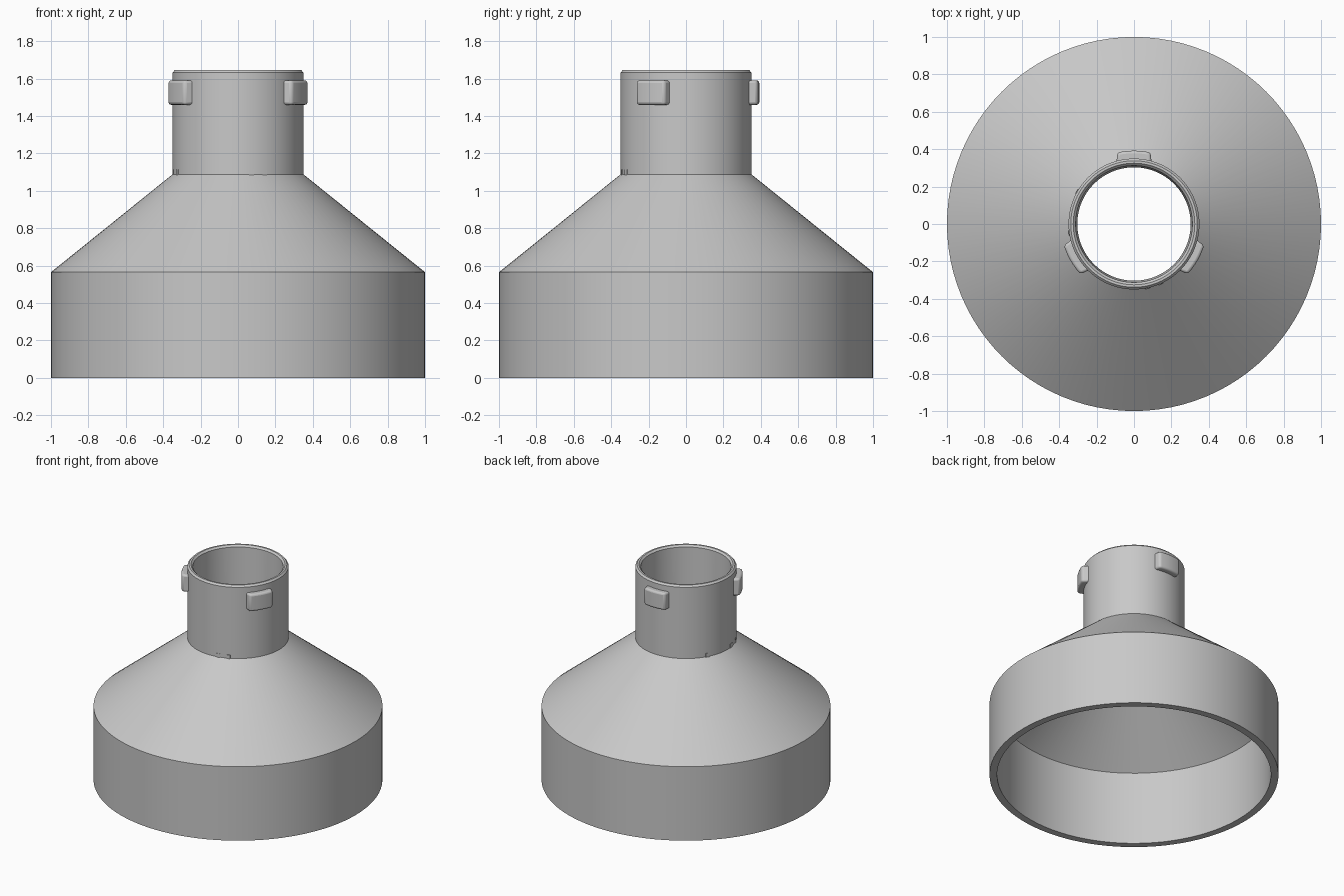
import bpy, bmesh
from math import cos, sin, radians, pi

cube = bpy.data.objects.get("Cube")
if cube:
    bpy.data.objects.remove(cube, do_unlink=True)

grey = bpy.data.materials.new("plain grey")
grey.use_nodes = True
grey.diffuse_color = (0.58, 0.58, 0.58, 1)
grey.node_tree.nodes["Principled BSDF"].inputs["Base Color"].default_value = grey.diffuse_color


def finish(name, bm, bevel=0):
    bmesh.ops.recalc_face_normals(bm, faces=bm.faces)
    mesh = bpy.data.meshes.new(name)
    bm.to_mesh(mesh)
    bm.free()
    mesh.materials.append(grey)
    obj = bpy.data.objects.new(name, mesh)
    bpy.context.collection.objects.link(obj)
    if bevel:
        mod = obj.modifiers.new("rounded edges", 'BEVEL')
        mod.width, mod.segments = bevel, 3
        mod.limit_method, mod.angle_limit = 'ANGLE', radians(40)
    bpy.ops.object.select_all(action='DESELECT')
    obj.select_set(True)
    bpy.context.view_layer.objects.active = obj
    bpy.ops.object.shade_smooth_by_angle(angle=radians(30))
    return obj


def lathe(name, profile, sides=96):
    """Closed (radius, height) outline turned about the z axis."""
    bm = bmesh.new()
    rings = [[bm.verts.new((r * cos(2 * pi * i / sides), r * sin(2 * pi * i / sides), z))
              for i in range(sides)] for r, z in profile]
    for a, b in zip(rings, rings[1:] + rings[:1]):
        for i in range(sides):
            j = (i + 1) % sides
            bm.faces.new((a[i], a[j], b[j], b[i]))
    return finish(name, bm)


def arc_block(name, centre, half_in, half_out, r_in, r_out, z0, z1, bevel=0, steps=8):
    """Curved block hugging the neck, its ends tapering outward."""
    bm = bmesh.new()
    def arc(r, half):
        angles = [radians(centre + half * (2 * i / steps - 1)) for i in range(steps + 1)]
        return [(r * cos(a), r * sin(a)) for a in angles]
    outline = arc(r_in, half_in) + arc(r_out, half_out)[::-1]
    low = [bm.verts.new((x, y, z0)) for x, y in outline]
    high = [bm.verts.new((x, y, z1)) for x, y in outline]
    n = len(outline)
    bm.faces.new(low)
    bm.faces.new(high)
    for i in range(n):
        j = (i + 1) % n
        bm.faces.new((low[i], low[j], high[j], high[i]))
    return finish(name, bm, bevel)


# Hollow skirt, cone and neck in one shell
lathe("funnel_body", [
    (1, 0), (1, 0.565), (0.35, 1.088), (0.35, 1.632), (0.338, 1.645),
    (0.325, 1.645), (0.312, 1.632), (0.303, 1.088), (0.948, 0.56), (0.948, 0)])

# Three bayonet lugs around the neck
for label, angle in (("back", 90), ("right", 210), ("left", 330)):
    arc_block(label + "_lug", angle, 16.5, 13, 0.335, 0.392, 1.46, 1.59, bevel=0.014)

# Small ticks at the foot of the neck
for i, angle in enumerate((150, 188, 202, 282, 294)):
    arc_block(f"neck_tick_{i + 1}", angle, 2.2, 2.2, 0.34, 0.353, 1.08, 1.115, steps=2)
